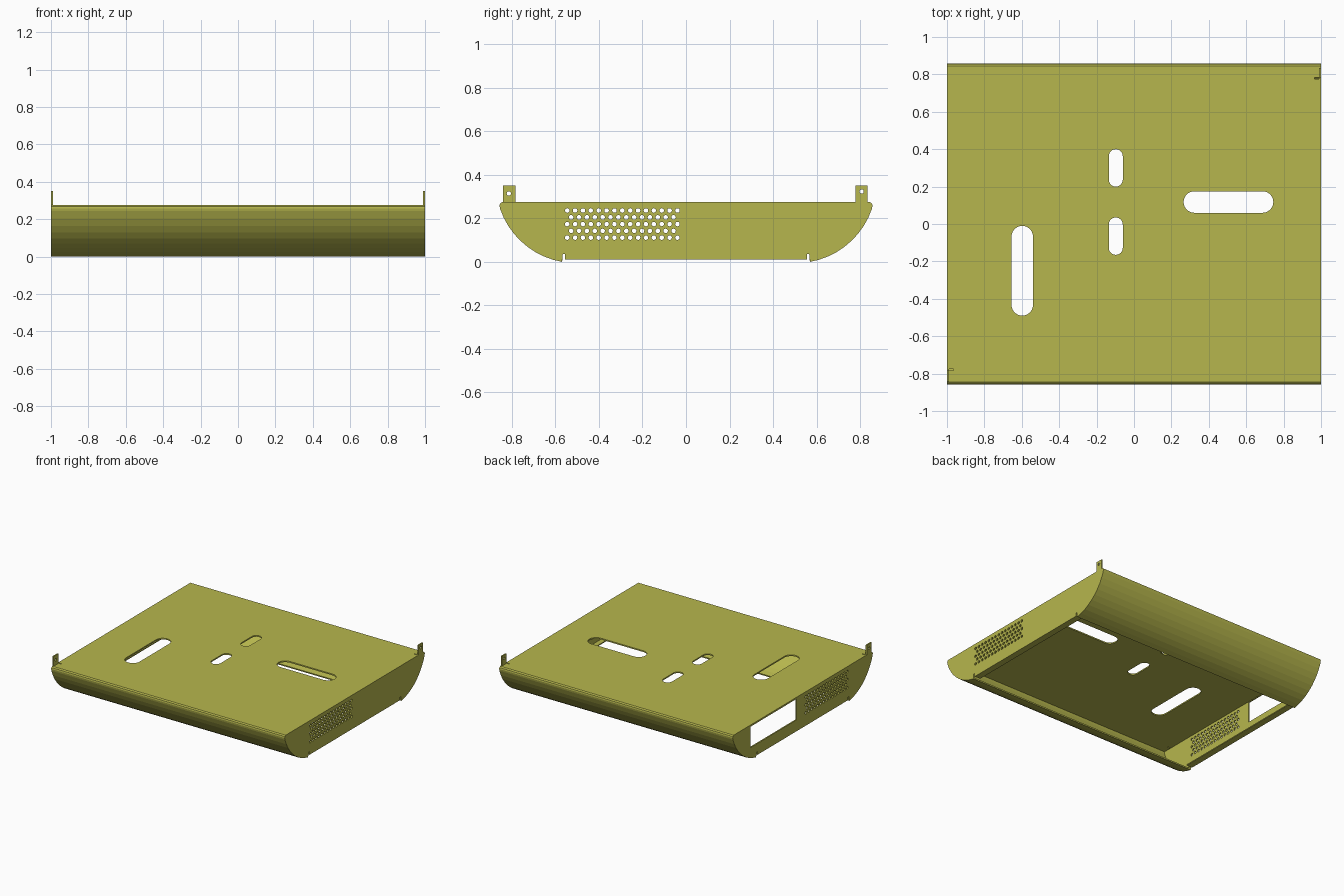
import bpy, bmesh
from math import sin, cos, pi, radians
from mathutils import Matrix

if "Cube" in bpy.data.objects:
    bpy.data.objects.remove(bpy.data.objects["Cube"])

T = 0.01                      # sheet thickness
TOP = 0.275                   # height of the top face
paint = bpy.data.materials.new("olive_paint")
paint.diffuse_color = (0.47, 0.47, 0.075, 1)
paint.use_nodes = True
paint.node_tree.nodes["Principled BSDF"].inputs["Base Color"].default_value = paint.diffuse_color

# Local axes of a sheet: XY plane (flat) or YZ plane (upright)
FLAT = Matrix.Identity(4)
UPRIGHT = Matrix(((0, 0, 1, 0), (1, 0, 0, 0), (0, 1, 0, 0), (0, 0, 0, 1)))


def sheet(name, loops, plane, start, end):
    """Fill closed 2D loops (inner loops become holes) and extrude start..end."""
    cu = bpy.data.curves.new(name + "_outline", 'CURVE')
    cu.dimensions = '2D'
    cu.fill_mode = 'BOTH'
    cu.extrude = (end - start) / 2
    for loop in loops:
        sp = cu.splines.new('POLY')
        sp.points.add(len(loop) - 1)
        for p, (u, v) in zip(sp.points, loop):
            p.co = (u, v, 0, 1)
        sp.use_cyclic_u = True
    tmp = bpy.data.objects.new(name + "_outline", cu)
    bpy.context.collection.objects.link(tmp)
    dg = bpy.context.evaluated_depsgraph_get()
    me = bpy.data.meshes.new_from_object(tmp.evaluated_get(dg))
    bpy.data.objects.remove(tmp)
    bpy.data.curves.remove(cu)
    me.transform(plane @ Matrix.Translation((0, 0, (start + end) / 2)))
    bm = bmesh.new()
    bm.from_mesh(me)
    bmesh.ops.remove_doubles(bm, verts=bm.verts, dist=1e-5)
    bmesh.ops.recalc_face_normals(bm, faces=bm.faces)
    for f in bm.faces:
        f.smooth = False
    bm.to_mesh(me)
    bm.free()
    me.name = name
    me.materials.clear()
    me.materials.append(paint)
    ob = bpy.data.objects.new(name, me)
    bpy.context.collection.objects.link(ob)
    return ob


def rect(u0, u1, v0, v1):
    return [(u0, v0), (u1, v0), (u1, v1), (u0, v1)]


def circle(u, v, r, n=12):
    return [(u + r * cos(2 * pi * i / n), v + r * sin(2 * pi * i / n)) for i in range(n)]


def slot(u0, u1, v0, v1, n=12):
    """Rounded slot filling the given box."""
    r = min(u1 - u0, v1 - v0) / 2
    cu, cv = (u0 + u1) / 2, (v0 + v1) / 2
    du, dv = (u1 - u0) / 2 - r, (v1 - v0) / 2 - r
    pts = []
    for a0, s in (((0, 1), (pi, -1)) if dv > du else ((-pi / 2, 1), (pi / 2, -1))):
        for i in range(n + 1):
            a = a0 + pi * i / n
            pts.append((cu + s * du + r * cos(a), cv + s * dv + r * sin(a)))
    return pts


def arc(r, n=9):
    """Curved flank, from the bottom lip up to the top corner."""
    return [(0.506 + r * cos(a), 0.3624 + r * sin(a))
            for a in (radians(-80 + 61 * i / n) for i in range(n + 1))]


def flip(pts):
    return [(-u, v) for u, v in reversed(pts)]


outer = arc(0.368) + [(0.857, 0.257), (0.855, 0.268), (0.845, TOP)]
inner = arc(0.368 - T) + [(0.847, 0.257), (0.845, TOP - T)]

# Top plate with four mounting slots and a relief slit beside each tab
sheet("top_plate", [rect(-0.99, 0.99, -0.845, 0.845),
                    slot(-0.655, -0.54, -0.49, -0.01),
                    slot(-0.135, -0.06, 0.2, 0.4),
                    slot(-0.135, -0.06, -0.165, 0.035),
                    slot(0.265, 0.745, 0.06, 0.175),
                    rect(0.965, 0.988, 0.775, 0.782),
                    rect(-0.988, -0.965, -0.782, -0.775)], FLAT, TOP - T, TOP)

# Curved front and back walls
wall = outer + inner[::-1]
sheet("back_wall", [wall], UPRIGHT, -0.99, 0.99)
sheet("front_wall", [flip(wall)], UPRIGHT, -0.99, 0.99)

# End plates: outline with bottom notches, staggered vent holes
half = [(0.555, 0.012), (0.555, 0.037), (0.566, 0.037)] + outer
end_outline = half + flip(half)
vents = [circle(-0.546 + 0.0362 * (i + 0.5 * (row % 2)), 0.236 - 0.0312 * row, 0.0105)
         for row in range(5) for i in range(15 - row % 2)]
window = rect(0.074, 0.64, 0.10, 0.262)
sheet("right_end_plate", [end_outline] + vents, UPRIGHT, 1 - T, 1)
sheet("left_end_plate", [end_outline, window] + vents, UPRIGHT, -1, -1 + T)

# Inward flanges along the bottom of the end plates
for name, x0, x1 in (("right_flange", 0.95, 0.99), ("left_flange", -0.99, -0.95)):
    sheet(name, [rect(x0, x1, -0.555, 0.555)], FLAT, 0.012, 0.02)

# Upright screw tabs on opposite corners
sheet("right_tab", [rect(0.78, 0.835, TOP, 0.35), circle(0.807, 0.323, 0.01)],
      UPRIGHT, 1 - T, 1)
sheet("left_tab", [rect(-0.842, -0.784, TOP, 0.35), circle(-0.814, 0.314, 0.01)],
      UPRIGHT, -1, -1 + T)
